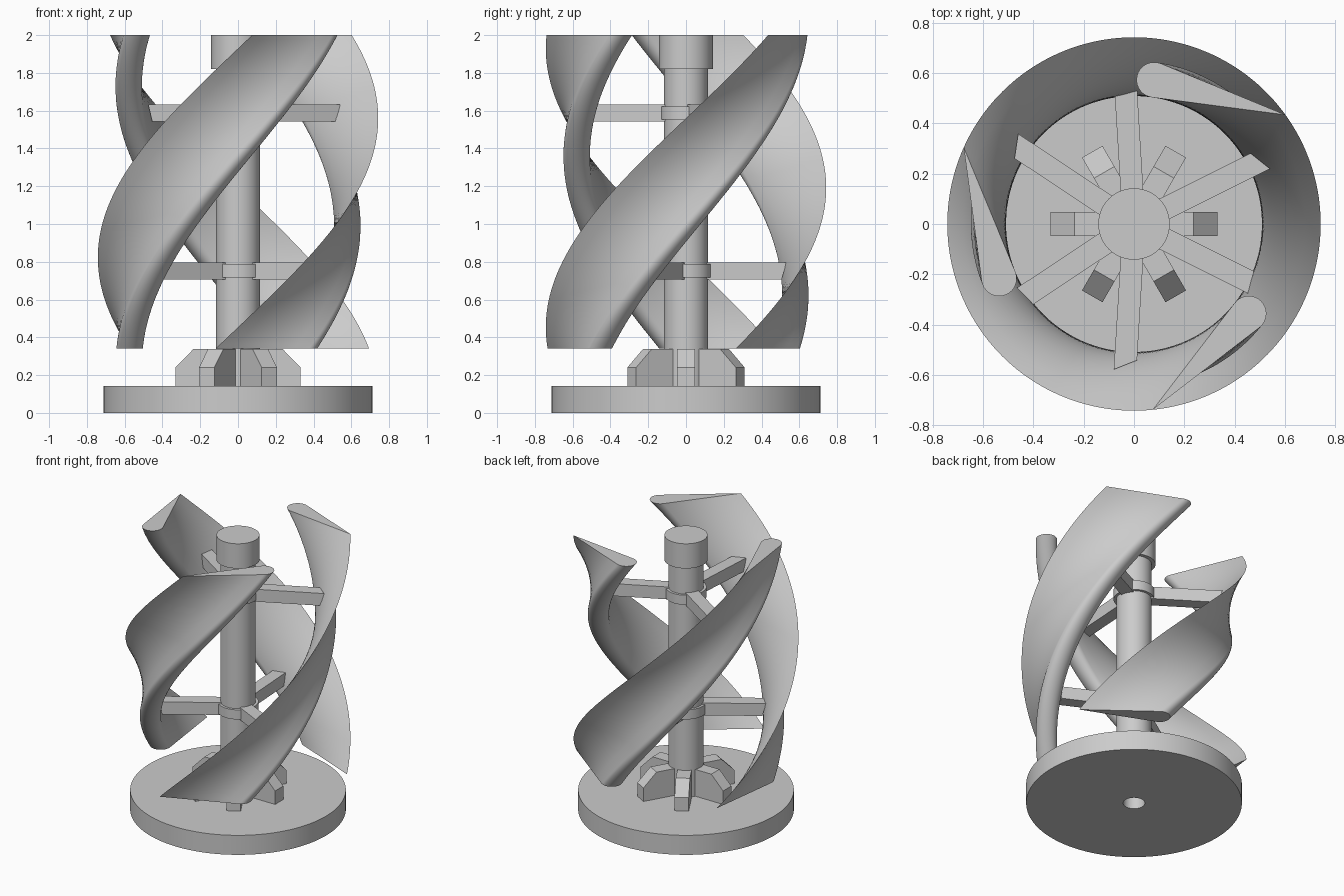
import bpy, bmesh
from math import sin, cos, acos, pi, radians, tau
from mathutils import Vector, Matrix

cube = bpy.data.objects.get("Cube")
if cube:
    bpy.data.objects.remove(cube, do_unlink=True)

GREY = (0.6, 0.6, 0.6, 1)
grey = bpy.data.materials.new("plain grey")
grey.use_nodes = True
grey.diffuse_color = GREY
grey.node_tree.nodes["Principled BSDF"].inputs["Base Color"].default_value = GREY


def finish(name, bm, turn=0, smooth=True):
    """Turn a bmesh into a named object, rotated about the z axis by degrees."""
    bmesh.ops.remove_doubles(bm, verts=bm.verts, dist=1e-5)
    bmesh.ops.recalc_face_normals(bm, faces=bm.faces)
    mesh = bpy.data.meshes.new(name)
    bm.to_mesh(mesh)
    bm.free()
    mesh.transform(Matrix.Rotation(radians(turn), 4, 'Z'))
    mesh.materials.append(grey)
    obj = bpy.data.objects.new(name, mesh)
    bpy.context.collection.objects.link(obj)
    if smooth:
        bpy.ops.object.select_all(action='DESELECT')
        obj.select_set(True)
        bpy.context.view_layer.objects.active = obj
        bpy.ops.object.shade_smooth_by_angle(angle=radians(30))
    return obj


def loft(loops, closed=False):
    """Bridge equal-length rings; cap the ends unless the loft closes on itself."""
    bm = bmesh.new()
    rings = [[bm.verts.new(p) for p in loop] for loop in loops]
    n = len(rings[0])
    pairs = list(zip(rings, rings[1:]))
    if closed:
        pairs.append((rings[-1], rings[0]))
    else:
        bm.faces.new(rings[0])
        bm.faces.new(rings[-1])
    for a, b in pairs:
        for i in range(n):
            j = (i + 1) % n
            bm.faces.new((a[i], a[j], b[j], b[i]))
    return bm


def tube(name, outer, bottom, top, inner, sides=72):
    profile = [(inner, bottom), (outer, bottom), (outer, top), (inner, top)]
    loops = [[(r * cos(tau * i / sides), r * sin(tau * i / sides), z)
              for i in range(sides)] for r, z in profile]
    return finish(name, loft(loops, closed=True))


# Base disc with bore, hollow shaft, collars
BORE = 0.072
tube("base_disc", 0.712, 0, 0.142, BORE, 96)
tube("shaft", 0.117, 0.142, 1.83, BORE)
for level, z in (("lower", 0.752), ("upper", 1.587)):
    tube(level + "_collar", 0.135, z - 0.035, z + 0.035, 0.11)

# Solid cap on top of the shaft
cap = bmesh.new()
bmesh.ops.create_cone(cap, cap_ends=True, segments=72, radius1=0.142, radius2=0.142,
                      depth=0.18, matrix=Matrix.Translation((0, 0, 1.91)))
finish("shaft_cap", cap)

# Six chamfered gussets round the foot of the shaft
for k in range(6):
    side = [(0.1, 0.142), (0.332, 0.142), (0.332, 0.24), (0.237, 0.337), (0.1, 0.337)]
    loops = [[(x, y, z) for x, z in side] for y in (-0.047, 0.047)]
    finish(f"gusset_{k + 1}", loft(loops), 60 * k, smooth=False)


# Radial arms with ends slanted to meet the blades
def arm(name, z, near, far, turn):
    loops = []
    for y, reach in ((-0.045, far), (0.045, near)):
        lo, hi = z - 0.045, z + 0.045
        loops.append([(0.105, y, lo), (reach - 0.025, y, lo), (reach, y, hi), (0.105, y, hi)])
    finish(name, loft(loops), turn, smooth=False)


for k in range(3):
    arm(f"lower_arm_{k + 1}", 0.752, 0.525, 0.53, 93.5 + 120 * k)
    arm(f"upper_arm_{k + 1}", 1.587, 0.54, 0.582, 26.5 + 120 * k)

# Teardrop blade section at the top: round nose, straight flanks, sharp tail
nose, tail, radius = Vector((0.08, 0.573)), Vector((0.602, 0.434)), 0.07
axis = tail - nose
heading = Vector((1, 0)).angle_signed(axis) * -1
spread = acos(radius / axis.length)
ARC, FLANK = 18, 6
arc = []
for i in range(ARC + 1):
    a = heading + spread + (tau - 2 * spread) * i / ARC
    arc.append(nose + radius * Vector((cos(a), sin(a))))
section = [tail.lerp(arc[0], i / FLANK) for i in range(FLANK)]
section += arc
section += [arc[-1].lerp(tail, i / FLANK) for i in range(1, FLANK)]

# Three helical blades
LOW, HIGH, TWIST, STEPS = 0.34, 2.0, radians(135), 64
for k in range(3):
    loops = []
    for s in range(STEPS + 1):
        t = s / STEPS
        turn = Matrix.Rotation(TWIST * (t - 1), 2)
        loops.append([(*(turn @ p), LOW + (HIGH - LOW) * t) for p in section])
    finish(f"blade_{k + 1}", loft(loops), 120 * k)
